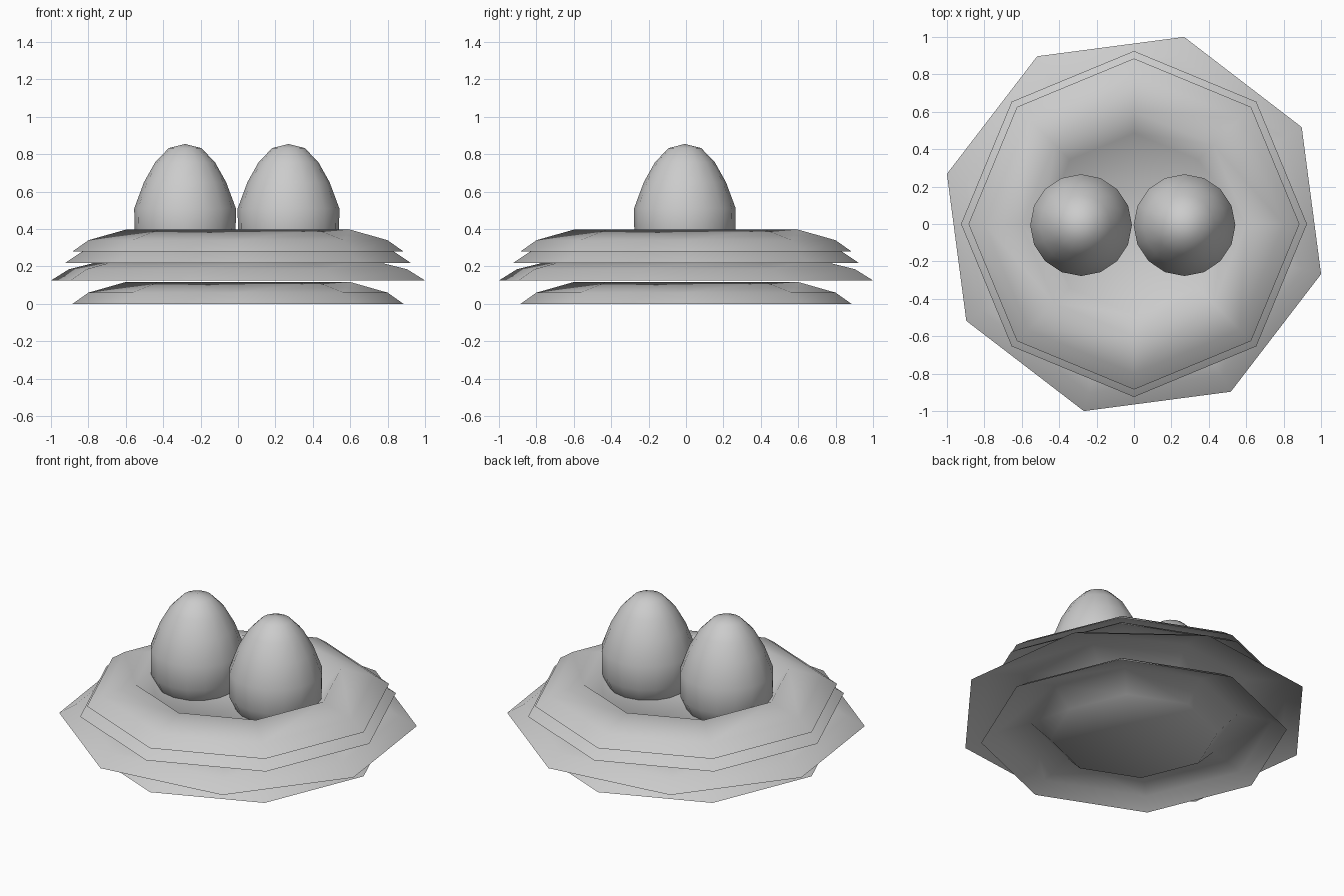
import bpy
import bmesh
from math import cos, sin, radians, tau

cube = bpy.data.objects.get("Cube")
if cube:
    bpy.data.objects.remove(cube, do_unlink=True)

grey = bpy.data.materials.new("plain grey")
grey.use_nodes = True
grey.diffuse_color = (0.6, 0.6, 0.6, 1)
grey.node_tree.nodes["Principled BSDF"].inputs["Base Color"].default_value = (0.6, 0.6, 0.6, 1)


def lathe(name, profile, sides, location, scale=1.0, turn=0.0):
    """Spin a (radius, height) profile around z; zero radii close to a point."""
    bm = bmesh.new()
    rings = []
    for r, z in profile:
        ring = []
        for j in range(sides):
            a = tau * j / sides + turn
            ring.append(bm.verts.new((r * scale * cos(a), r * scale * sin(a), z)))
        rings.append(ring)
    for low, high in zip(rings, rings[1:]):
        for j in range(sides):
            k = (j + 1) % sides
            bm.faces.new((low[j], low[k], high[k], high[j]))
    bmesh.ops.remove_doubles(bm, verts=bm.verts, dist=0.0001)
    for face in bm.faces:
        face.smooth = True
    mesh = bpy.data.meshes.new(name)
    bm.to_mesh(mesh)
    bm.free()
    mesh.materials.append(grey)
    obj = bpy.data.objects.new(name, mesh)
    obj.location = location
    bpy.context.collection.objects.link(obj)
    return obj


# Nest: four thin octagonal dishes, open underneath, with a raised rim
dish = [(0.885, 0), (0.8, 0.06), (0.6, 0.117), (0.485, 0), (0, 0)]
lathe("nest_base", dish, 8, (0, 0, 0))
lathe("nest_wide_layer", dish, 8, (0, 0, 0.125), 1.17, radians(-15))
lathe("nest_middle_layer", dish, 8, (0, 0, 0.218), 1.045)
lathe("nest_top_layer", dish, 8, (0, 0, 0.28))

# Two eggs standing in the nest
egg = [(0, 0.15), (0.12, 0.18), (0.22, 0.25), (0.27, 0.36), (0.272, 0.51),
       (0.22, 0.65), (0.16, 0.757), (0.087, 0.833), (0, 0.855)]
for side, x in (("right", -0.283), ("left", 0.27)):
    lathe(side + "_egg", egg, 16, (x, -0.006, 0))
